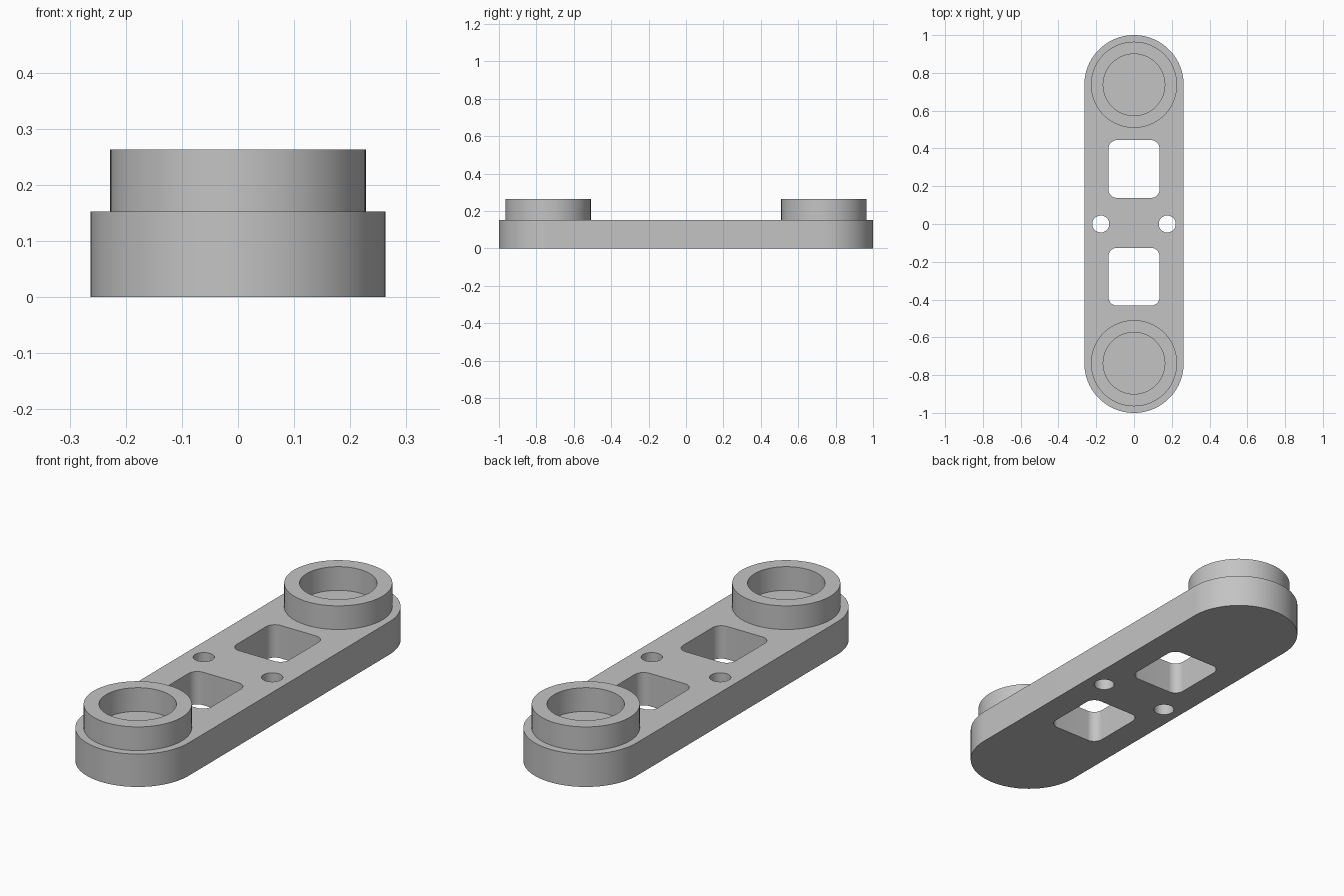
import bpy
import bmesh
from math import sin, cos, pi

cube = bpy.data.objects.get("Cube")
if cube:
    bpy.data.objects.remove(cube)

# Main dimensions
HALF_WIDTH = 0.263
PLATE_TOP = 0.153
RING_TOP = 0.263
END_Y = 1 - HALF_WIDTH

grey = bpy.data.materials.new("plain grey")
grey.use_nodes = True
colour = (0.55, 0.55, 0.55, 1)
grey.diffuse_color = colour
grey.node_tree.nodes["Principled BSDF"].inputs["Base Color"].default_value = colour


def rounded_box(cx, cy, half_x, half_y, radius, steps=16):
    """Outline of a rectangle with round corners."""
    points = []
    for quarter, (sx, sy) in enumerate([(1, 1), (-1, 1), (-1, -1), (1, -1)]):
        for i in range(steps + 1):
            a = (quarter + i / steps) * pi / 2
            points.append((cx + sx * (half_x - radius) + radius * cos(a),
                           cy + sy * (half_y - radius) + radius * sin(a)))
    return points


def circle(cx, cy, radius, steps=96):
    return [(cx + radius * cos(2 * pi * i / steps),
             cy + radius * sin(2 * pi * i / steps)) for i in range(steps)]


def extrude_outlines(name, outlines, bottom, top):
    """Fill the first outline, minus the others, and extrude it upwards."""
    bm = bmesh.new()
    for points in outlines:
        verts = [bm.verts.new((x, y, bottom)) for x, y in points]
        for a, b in zip(verts, verts[1:] + verts[:1]):
            bm.edges.new((a, b))
    bmesh.ops.remove_doubles(bm, verts=bm.verts[:], dist=1e-5)
    bmesh.ops.triangle_fill(bm, edges=bm.edges[:], use_beauty=True)
    grown = bmesh.ops.extrude_face_region(bm, geom=bm.faces[:], use_keep_orig=True)
    raised = [v for v in grown["geom"] if isinstance(v, bmesh.types.BMVert)]
    bmesh.ops.translate(bm, verts=raised, vec=(0, 0, top - bottom))
    bmesh.ops.recalc_face_normals(bm, faces=bm.faces[:])

    mesh = bpy.data.meshes.new(name)
    bm.to_mesh(mesh)
    bm.free()
    mesh.materials.append(grey)
    obj = bpy.data.objects.new(name, mesh)
    bpy.context.collection.objects.link(obj)
    bpy.ops.object.select_all(action="DESELECT")
    obj.select_set(True)
    bpy.context.view_layer.objects.active = obj
    bpy.ops.object.shade_smooth_by_angle(angle=pi / 6)


# Link plate with two windows and two pin holes
windows = [rounded_box(0, y, 0.135, 0.153, 0.045) for y in (0.291, -0.279)]
pin_holes = [circle(x, 0, 0.045, 48) for x in (-0.176, 0.176)]
body = rounded_box(0, 0, HALF_WIDTH, 1, HALF_WIDTH, 32)
extrude_outlines("link_plate", [body] + windows + pin_holes, 0, PLATE_TOP)

# Raised collars at both ends, seated slightly into the plate
for name, y in (("front_collar", -END_Y), ("back_collar", END_Y)):
    rings = [circle(0, y, 0.228), circle(0, y, 0.163)]
    extrude_outlines(name, rings, PLATE_TOP - 0.01, RING_TOP)
